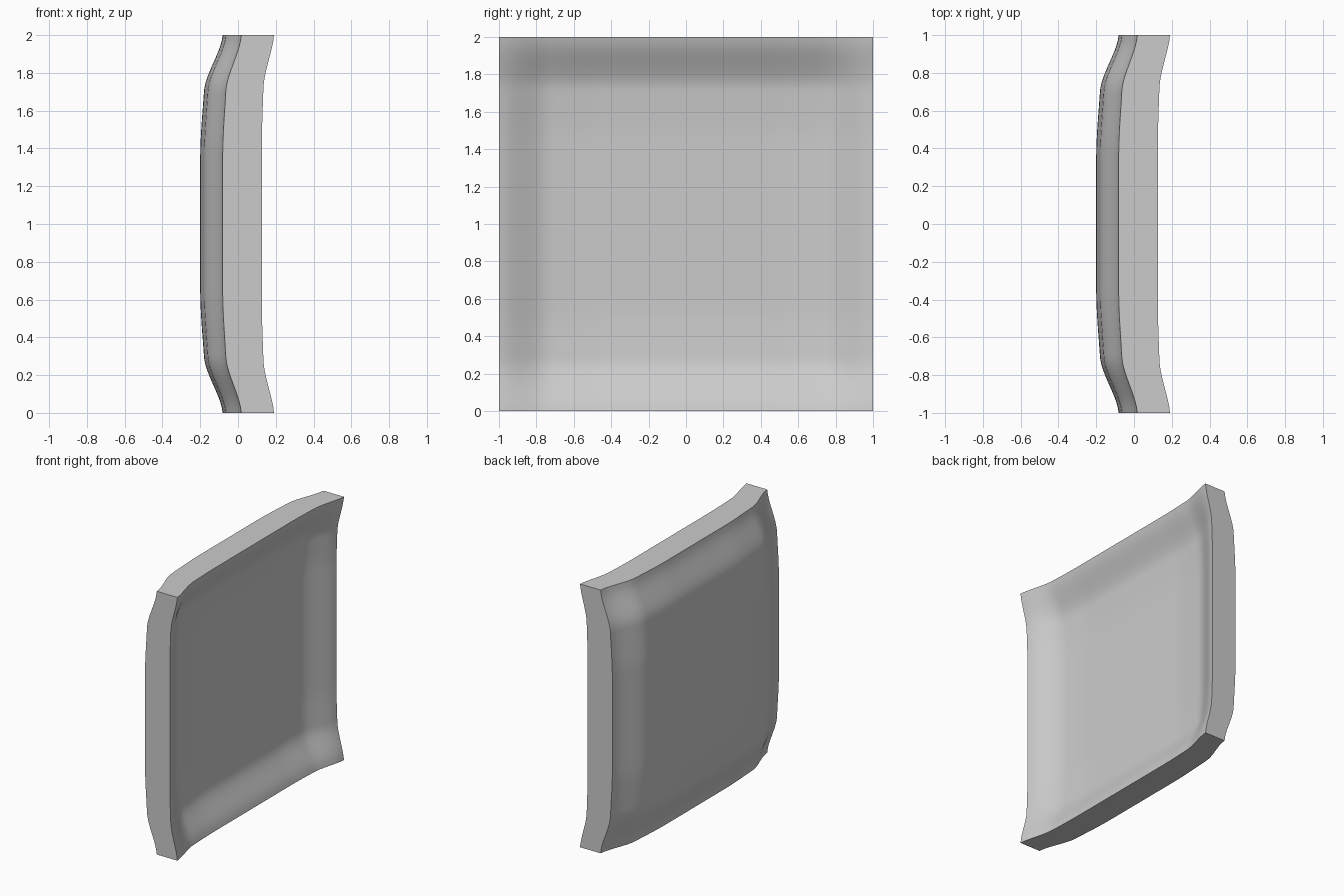
import bpy
import bmesh
import math

cube = bpy.data.objects.get("Cube")
if cube:
    bpy.data.objects.remove(cube, do_unlink=True)


def ease(t, start, end):
    s = min(max((t - start) / (end - start), 0), 1)
    return s * s * (3 - 2 * s)


# Rim rise of the bulged and the dished face, by distance from the centre line
def bulge_rise(t):
    return 0.025 * ease(t, 0.35, 0.85) + 0.095 * ease(t, 0.7, 1.02)


def dish_rise(t):
    return 0.02 * ease(t, 0.45, 0.85) + 0.11 * ease(t, 0.72, 1.03)


def shape_sheet(verts, rise, centre, corner_softness):
    for v in verts:
        y, z = v.co.x, v.co.y
        a, b = rise(abs(y)), rise(abs(z))
        x = centre + a + b - corner_softness * a * b / rise(1)
        v.co = (x, y, z + 1)


# Two curved sheets joined around their borders
bm = bmesh.new()
bmesh.ops.create_grid(bm, x_segments=64, y_segments=64, size=1)
bulged = list(bm.verts)
copy = bmesh.ops.duplicate(bm, geom=bm.verts[:] + bm.edges[:] + bm.faces[:])
dished = [g for g in copy["geom"] if isinstance(g, bmesh.types.BMVert)]
shape_sheet(bulged, bulge_rise, -0.2, 0.17)
shape_sheet(dished, dish_rise, 0.0, 0.5)
borders = [e for e in bm.edges if e.is_boundary]
bmesh.ops.bridge_loops(bm, edges=borders)
bmesh.ops.recalc_face_normals(bm, faces=bm.faces)

mesh = bpy.data.meshes.new("curved_panel")
bm.to_mesh(mesh)
bm.free()
panel = bpy.data.objects.new("curved_panel", mesh)
bpy.context.collection.objects.link(panel)

# Plain grey surface
grey = bpy.data.materials.new("light_grey")
grey.use_nodes = True
colour = (0.6, 0.6, 0.6, 1)
grey.diffuse_color = colour
grey.node_tree.nodes["Principled BSDF"].inputs["Base Color"].default_value = colour
mesh.materials.append(grey)

bpy.ops.object.select_all(action="DESELECT")
panel.select_set(True)
bpy.context.view_layer.objects.active = panel
bpy.ops.object.shade_smooth_by_angle(angle=math.radians(35))
